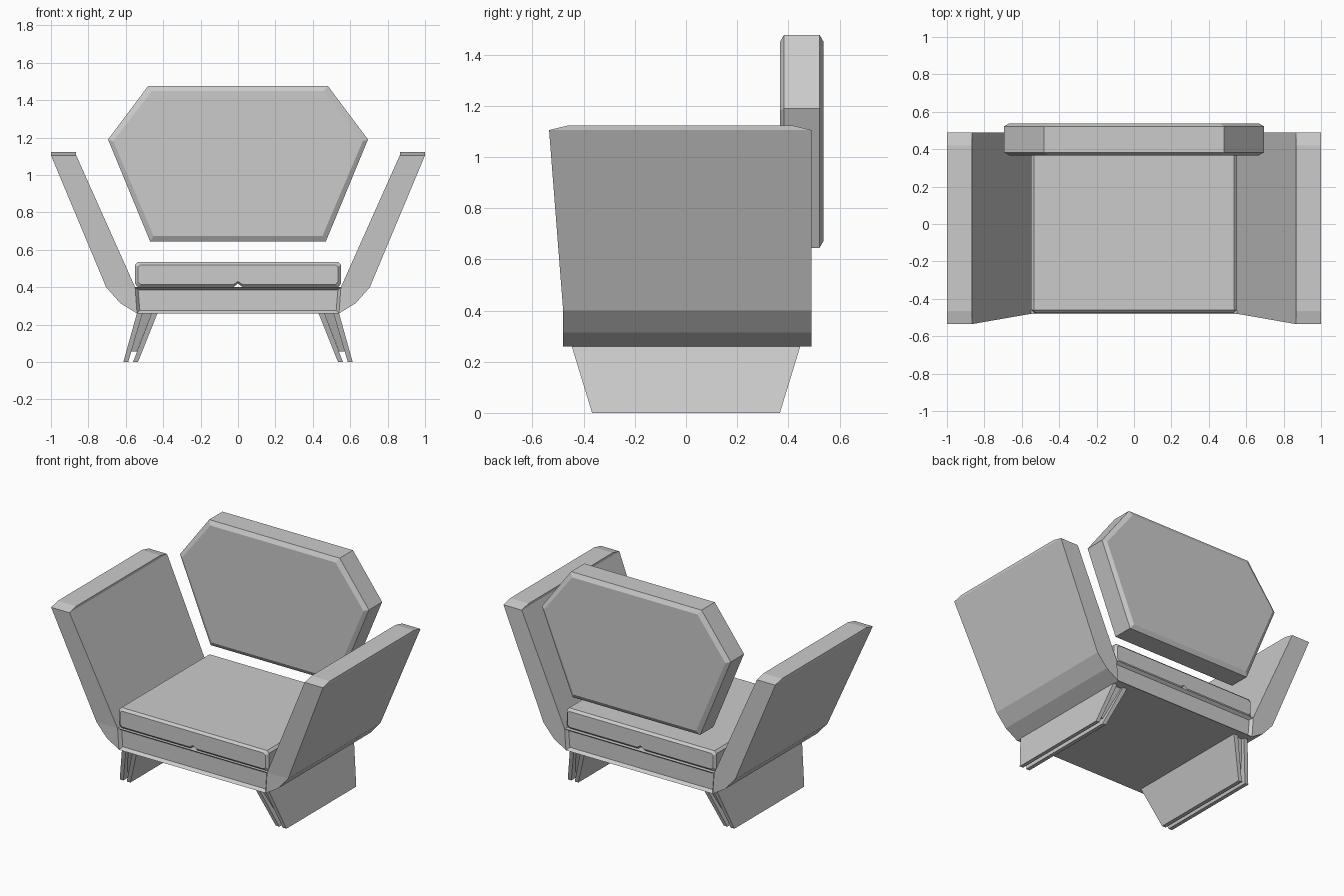
import bpy, bmesh

if "Cube" in bpy.data.objects:
    bpy.data.objects.remove(bpy.data.objects["Cube"])


def make_object(name, bm, mirror=False):
    bmesh.ops.recalc_face_normals(bm, faces=bm.faces[:])
    mesh = bpy.data.meshes.new(name)
    bm.to_mesh(mesh)
    bm.free()
    obj = bpy.data.objects.new(name, mesh)
    bpy.context.collection.objects.link(obj)
    if mirror:
        obj.modifiers.new("Mirror", 'MIRROR').use_axis[0] = True
    return obj


def loft(bm, rings):
    """Skin a stack of equal-length point rings and cap both ends."""
    vs = [[bm.verts.new(p) for p in r] for r in rings]
    n = len(vs[0])
    for a, b in zip(vs, vs[1:]):
        for i in range(n):
            j = (i + 1) % n
            bm.faces.new((a[i], a[j], b[j], b[i]))
    bm.faces.new(vs[0])
    bm.faces.new(vs[-1])


def pad(name, outline, y0, y1, inset, depth):
    """Thick front-facing panel with chamfered front and back rims."""
    xs, zs = [p[0] for p in outline], [p[1] for p in outline]
    cz, hx, hz = (max(zs) + min(zs)) / 2, max(xs), (max(zs) - min(zs)) / 2
    small = [(x * (1 - inset / hx), cz + (z - cz) * (1 - inset / hz)) for x, z in outline]
    layers = [(y0, small), (y0 + depth, outline), (y1 - depth, outline), (y1, small)]
    bm = bmesh.new()
    loft(bm, [[(x, y, z) for x, z in o] for y, o in layers])
    return make_object(name, bm)


def symmetric(half):
    """Complete a closed outline from its right half."""
    return half + [(-x, z) for x, z in reversed(half) if x > 0]


# Shell: folded base and arms, arms lean forward towards the top
FRONT, BACK = -0.48, 0.49
half = [(0.54, 0.26), (0.63, 0.315), (0.705, 0.40), (1.0, 1.105), (0.865, 1.105), (0.55, 0.40)]
outline = symmetric(half)
bm = bmesh.new()
front = [bm.verts.new((x, -0.535 if z > 1 else FRONT, z)) for x, z in outline]
back = [bm.verts.new((x, BACK, z)) for x, z in outline]
for i in range(12):
    j = (i + 1) % 12
    bm.faces.new((front[i], front[j], back[j], back[i]))
panels = []
for side in (front, back):
    for idx in ((0, 1, 2, 5), (2, 3, 4, 5), (11, 10, 9, 6), (9, 8, 7, 6)):
        bm.faces.new([side[k] for k in idx])
    panels.append(bm.faces.new([side[k] for k in (0, 5, 6, 11)]))
bmesh.ops.recalc_face_normals(bm, faces=bm.faces[:])

# Recessed panels on the front and back of the base
bmesh.ops.inset_individual(bm, faces=panels, thickness=0.022, depth=-0.02)

# Low sloped caps on the arm tops
tops = [f for f in bm.faces if all(v.co.z > 1.1 for v in f.verts)]
for f in bmesh.ops.extrude_discrete_faces(bm, faces=tops)["faces"]:
    for v in f.verts:
        v.co.z += 0.017
        v.co.y += 0.07 if v.co.y < 0 else -0.07
make_object("shell", bm)

# Seat cushion with a small groove along the middle of the underside
pad("seat_cushion", symmetric([(0.0, 0.42), (0.025, 0.40), (0.535, 0.40), (0.55, 0.417),
                               (0.55, 0.52), (0.535, 0.535)]), -0.475, 0.48, 0.015, 0.015)

# Six-sided backrest
pad("backrest", symmetric([(0.47, 0.645), (0.695, 1.19), (0.48, 1.477)]), 0.367, 0.538, 0.028, 0.016)


# Legs: two tapering slats a side with a shorter spacer between them
def slat(name, bottom, top, z0=0.0, shrink=0.0):
    rings = []
    for (xa, xb), y, z in ((bottom, 0.367, z0), (top, 0.447, 0.262)):
        y -= shrink
        rings.append([(xa, -y, z), (xb, -y, z), (xb, y, z), (xa, y, z)])
    bm = bmesh.new()
    loft(bm, rings)
    make_object(name, bm, mirror=True)


slat("outer_leg_slats", (0.587, 0.613), (0.51, 0.54))
slat("inner_leg_slats", (0.535, 0.561), (0.43, 0.462))
slat("leg_spacers", (0.541, 0.571), (0.462, 0.51), 0.055, 0.02)
